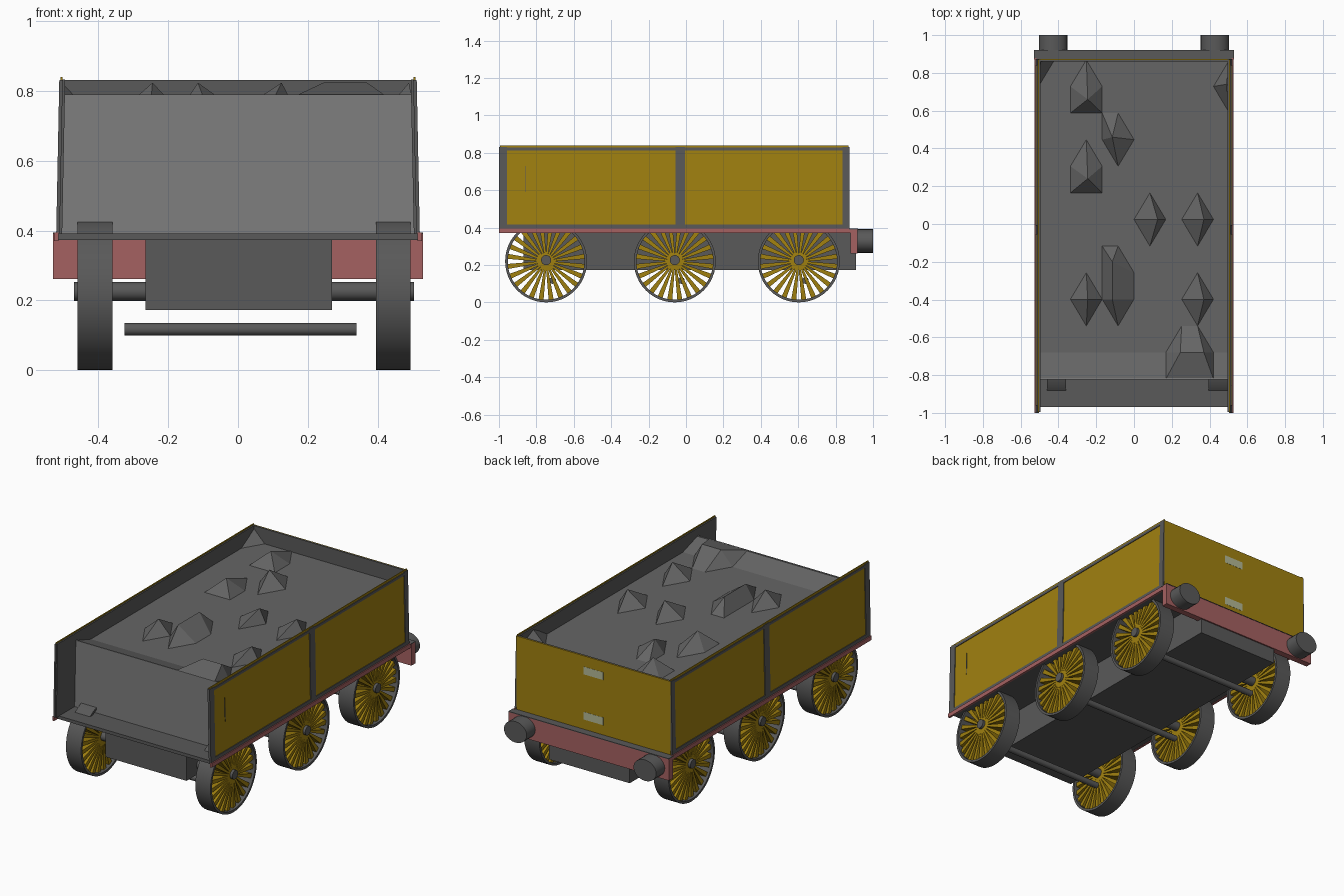
import bpy, bmesh, math
from mathutils import Vector, Matrix

if "Cube" in bpy.data.objects:
    bpy.data.objects.remove(bpy.data.objects["Cube"])


def material(name, rgb):
    m = bpy.data.materials.new(name)
    m.diffuse_color = (*rgb, 1)
    m.use_nodes = True
    m.node_tree.nodes["Principled BSDF"].inputs["Base Color"].default_value = m.diffuse_color
    return m


YELLOW = material("yellow_paint", (0.356, 0.219, 0.005))
RED = material("red_paint", (0.376, 0.119, 0.119))
PALE = material("pale_plate", (0.45, 0.48, 0.3))
DARK = material("dark_iron", (0.1, 0.1, 0.1))
COAL = material("coal", (0.13, 0.13, 0.13))
GREY = material("bulkhead_grey", (0.21, 0.21, 0.21))


def finish(name, bm, mat=DARK, smooth=False):
    bmesh.ops.recalc_face_normals(bm, faces=bm.faces)
    me = bpy.data.meshes.new(name)
    bm.to_mesh(me)
    bm.free()
    ob = bpy.data.objects.new(name, me)
    bpy.context.collection.objects.link(ob)
    me.materials.append(mat)
    if smooth:
        bpy.ops.object.select_all(action='DESELECT')
        ob.select_set(True)
        bpy.context.view_layer.objects.active = ob
        bpy.ops.object.shade_smooth_by_angle(angle=math.radians(35))
    return ob


def box(name, x, y, z, mat=DARK, lean=0.0):
    """Box from ranges; lean shifts x per unit of height above the footplate."""
    bm = bmesh.new()
    bmesh.ops.create_cube(bm, size=1)
    for v in bm.verts:
        c = [(r[0] + r[1]) / 2 + v.co[i] * (r[1] - r[0]) for i, r in enumerate((x, y, z))]
        c[0] += lean * (c[2] - 0.39)
        v.co = c
    return finish(name, bm, mat)


def rod(name, x0, x1, y, z, r, seg=16):
    bm = bmesh.new()
    bmesh.ops.create_cone(bm, cap_ends=True, segments=seg, radius1=r, radius2=r, depth=x1 - x0,
                          matrix=Matrix.Translation(((x0 + x1) / 2, y, z)) @ Matrix.Rotation(math.pi / 2, 4, 'Y'))
    return finish(name, bm, smooth=True)


R = 0.219


def wheel(tag, x0, x1, y):
    # tyre: ring swept around the axle
    n = 48
    bm = bmesh.new()
    loops = []
    for k in range(n):
        a = 2 * math.pi * k / n
        loops.append([bm.verts.new((px, y + pr * math.cos(a), R + pr * math.sin(a)))
                      for px, pr in ((x0, R), (x1, R), (x1, R - 0.014), (x0, R - 0.014))])
    for k in range(n):
        a, b = loops[k], loops[(k + 1) % n]
        for i in range(4):
            bm.faces.new((a[i], a[(i + 1) % 4], b[(i + 1) % 4], b[i]))
    finish("tyre_" + tag, bm, smooth=True)
    # spokes, wider in depth at the hub
    bm = bmesh.new()
    xc = (x0 + x1) / 2
    for k in range(24):
        rot = Matrix.Translation((xc, y, R)) @ Matrix.Rotation(2 * math.pi * (k + 0.5) / 24, 4, 'X')
        for v in bmesh.ops.create_cube(bm, size=1)['verts']:
            outer = v.co.z > 0
            v.co = rot @ Vector((v.co.x * (0.07 if outer else 0.09),
                                 v.co.y * (0.027 if outer else 0.009),
                                 R - 0.01 if outer else 0.02))
    finish("spokes_" + tag, bm, YELLOW)


# wheelsets with axles and brake rods
for i, y in enumerate((-0.748, -0.06, 0.603)):
    wheel(f"left_{i}", -0.46, -0.36, y)
    wheel(f"right_{i}", 0.395, 0.495, y)
    rod(f"axle_{i}", -0.47, 0.505, y, 0.226, 0.027)
    rod(f"brake_rod_{i}", -0.325, 0.34, y + 0.035, 0.117, 0.018)

# underframe, footplate and buffer beam
box("underframe", (-0.265, 0.269), (-0.87, 0.91), (0.173, 0.375))
box("footplate", (-0.515, 0.515), (-0.97, 0.88), (0.373, 0.392))
box("buffer_beam", (-0.53, 0.53), (0.88, 0.918), (0.262, 0.39), RED)
box("beam_cap", (-0.53, 0.53), (0.872, 0.92), (0.39, 0.394))
for s, side in ((-1, "left"), (1, "right")):
    box(f"{side}_valance", sorted((s * 0.515, s * 0.527)), (-1, 0.88), (0.37, 0.395), RED)
    bm = bmesh.new()
    bmesh.ops.create_cone(bm, cap_ends=True, segments=24, radius1=1, radius2=1, depth=0.082,
                          matrix=Matrix.Translation((s * 0.428, 0.959, 0.328)) @
                          Matrix.Diagonal((0.075, 1, 0.063, 1)) @ Matrix.Rotation(math.pi / 2, 4, 'X'))
    finish(f"{side}_buffer", bm, smooth=True)

# leaning side walls: grey lining, yellow panel, grey edging
for s, side in ((-1, "left"), (1, "right")):
    lean = -0.02 * s

    def slab(name, a, b, y, z, mat=DARK):
        box(f"{side}_{name}", sorted((s * a, s * b)), y, z, mat, lean)

    slab("wall_lining", 0.504, 0.512, (-0.995, 0.87), (0.39, 0.833))
    slab("wall_panel", 0.512, 0.517, (-0.995, 0.87), (0.392, 0.84), YELLOW)
    for i, (y0, y1) in enumerate(((-1, -0.957), (-0.055, -0.005), (0.838, 0.873))):
        slab(f"post_{i}", 0.511, 0.521, (y0, y1), (0.392, 0.832))
    slab("top_strip", 0.511, 0.521, (-1, 0.873), (0.812, 0.828))
    slab("bottom_strip", 0.511, 0.521, (-1, 0.873), (0.392, 0.416))
# thin upright handrail near the front right
box("handrail", (0.512, 0.52), (-0.857, -0.855), (0.59, 0.73), lean=-0.02)

# back wall with two small plates
box("back_lining", (-0.506, 0.506), (0.86, 0.868), (0.39, 0.832))
box("back_panel", (-0.51, 0.51), (0.868, 0.8735), (0.39, 0.832), YELLOW)
for i, z in enumerate((0.475, 0.745)):
    box(f"lamp_plate_{i}", (-0.065, 0.065), (0.873, 0.8745), (z - 0.023, z + 0.023), PALE)

# front bulkhead
box("front_bulkhead", (-0.508, 0.508), (-0.822, -0.815), (0.39, 0.79), GREY)

# coal load: coarse faceted grid with single points raised into lumps
lumps = ((-0.245, 0.66), (-0.115, 0.46), (-0.245, 0.24), (0.125, 0.025), (0.37, 0.025),
         (-0.245, -0.4), (-0.115, -0.4), (-0.115, -0.2), (0.37, -0.4),
         (0.245, -0.68), (0.37, -0.68), (0.49, 0.74), (-0.5, 0.87))
bm = bmesh.new()
bmesh.ops.create_grid(bm, x_segments=12, y_segments=12, size=1)
for v in bm.verts:
    front = v.co.y < -0.99
    v.co = (v.co.x * 0.505, 0.024 + v.co.y * 0.845, 0.788 if front else 0.742)
for x, y in lumps:
    v = min(bm.verts, key=lambda p: (p.co.x - x) ** 2 + (p.co.y - y) ** 2)
    v.co = (x, y, 0.824)
bmesh.ops.triangulate(bm, faces=bm.faces)
finish("coal_load", bm, COAL)
